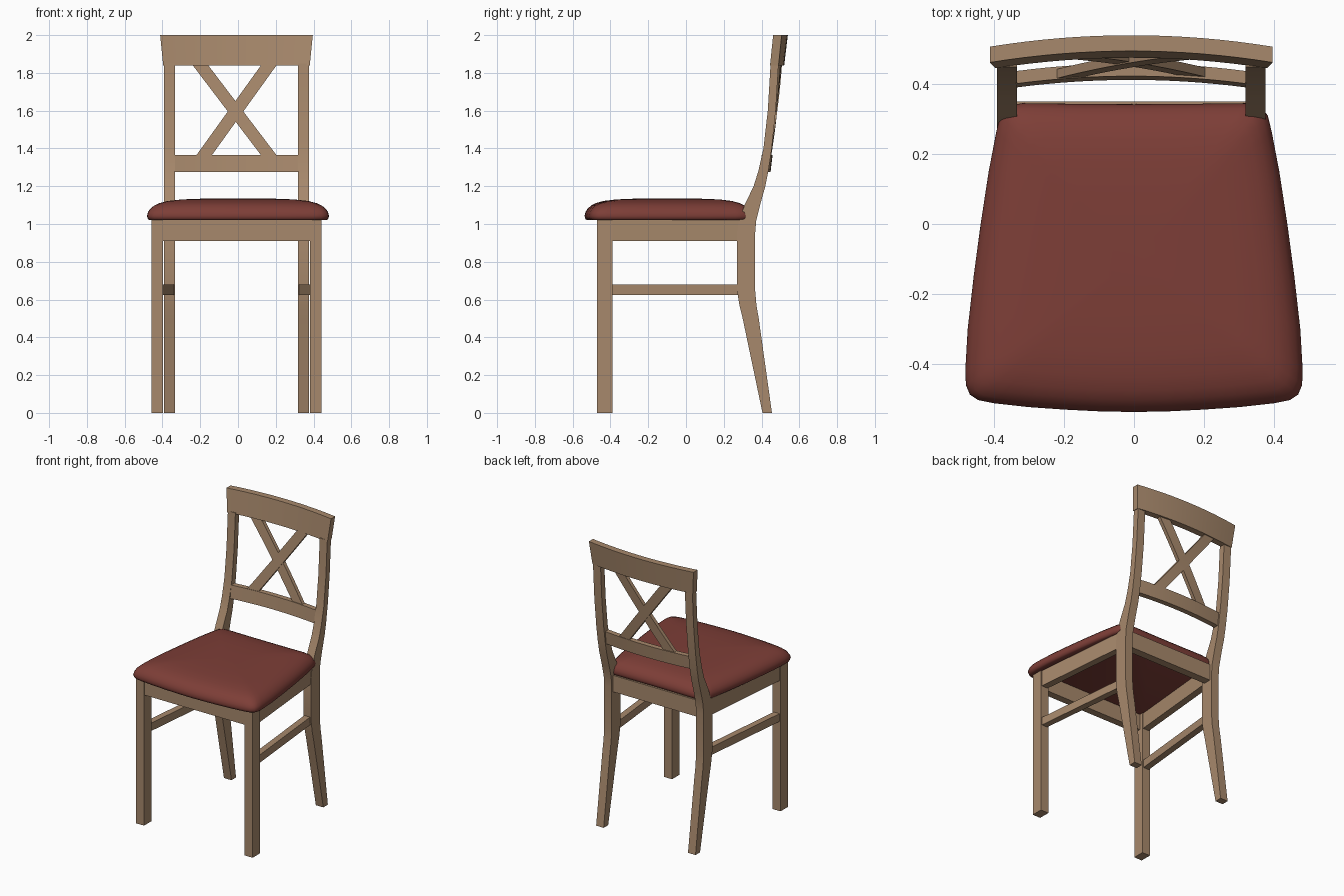
import bpy, bmesh, math

if "Cube" in bpy.data.objects:
    bpy.data.objects.remove(bpy.data.objects["Cube"])

C = -0.008  # frame centre line


def material(name, color):
    m = bpy.data.materials.new(name)
    m.diffuse_color = (*color, 1.0)
    m.use_nodes = True
    m.node_tree.nodes["Principled BSDF"].inputs["Base Color"].default_value = m.diffuse_color
    return m


WOOD = material("light wood", (0.39, 0.25, 0.15))
RED = material("dark red upholstery", (0.205, 0.048, 0.038))


def loft(name, rings, mat, smooth=30):
    """Skin a list of equal-length point rings and cap both ends."""
    bm = bmesh.new()
    vs = [[bm.verts.new(p) for p in ring] for ring in rings]
    n = len(vs[0])
    for a, b in zip(vs, vs[1:]):
        for i in range(n):
            j = (i + 1) % n
            bm.faces.new((a[i], a[j], b[j], b[i]))
    bm.faces.new(vs[0])
    bm.faces.new(vs[-1])
    bmesh.ops.recalc_face_normals(bm, faces=bm.faces)
    me = bpy.data.meshes.new(name)
    bm.to_mesh(me)
    bm.free()
    me.materials.append(mat)
    ob = bpy.data.objects.new(name, me)
    bpy.context.collection.objects.link(ob)
    if smooth:
        bpy.ops.object.select_all(action='DESELECT')
        ob.select_set(True)
        bpy.context.view_layer.objects.active = ob
        bpy.ops.object.shade_smooth_by_angle(angle=math.radians(smooth))
    return ob


def slab(name, plan, z0, z1):
    """Extrude a plan outline between two heights."""
    loft(name, [[(x, y, z) for x, y in plan] for z in (z0, z1)], WOOD, 0)


def back_y(x, z):
    """Middle surface of the raked, bowed backrest."""
    return 0.435 + 0.12 * (z - 1.32) - 0.2 * x * x


# Back leg side profile: height, front y, back y
POST = [(0, .405, .455), (.5, .30, .385), (.57, .283, .373), (.65, .27, .366),
        (.95, .27, .366), (1.02, .28, .372), (1.1, .31, .392), (1.2, .358, .42),
        (1.28, .383, .436), (1.4, .41, .454), (1.6, .433, .475), (1.85, .448, .49)]

for side, s in (("left", -1), ("right", 1)):
    def X(v):
        return C + s * v
    # Front leg
    slab("front_leg_" + side, [(X(.389), -.47), (X(.45), -.47), (X(.45), -.39), (X(.389), -.39)], 0, 1.025)
    # Back leg and post
    loft("back_leg_" + side,
         [[(X(.326), f, z), (X(.384), f, z), (X(.384), b, z), (X(.326), b, z)] for z, f, b in POST], WOOD)
    # Side apron and stretcher, tapering toward the back
    slab("side_apron_" + side, [(X(.395), -.395), (X(.443), -.395), (X(.38), .28), (X(.332), .28)], .91, 1.025)
    slab("side_stretcher_" + side, [(X(.398), -.395), (X(.442), -.395), (X(.375), .28), (X(.33), .28)], .625, .68)

# Front and back aprons
for name, w, y0, y1 in (("front_apron", .392, -.465, -.415), ("back_apron", .33, .295, .35)):
    slab(name, [(C - w, y0), (C + w, y0), (C + w, y1), (C - w, y1)], .91, 1.025)


# Bowed top rail and lower back slat
def bowed_rail(name, z0, z1, w0, w1, h, n=16):
    rings = []
    for i in range(n + 1):
        t = 2 * i / n - 1
        ring = []
        for z, w, d in ((z0, w0, -h), (z0, w0, h), (z1, w1, h), (z1, w1, -h)):
            ring.append((C + t * w, back_y(t * w, z) + d, z))
        rings.append(ring)
    loft(name, rings, WOOD)


bowed_rail("top_rail", 1.84, 2.0, .388, .404, .0225)
bowed_rail("lower_back_slat", 1.275, 1.365, .33, .33, .018)


# Crossed back bars
def cross_bar(name, xa, xb, shift, n=10):
    rings = []
    for i in range(n + 1):
        t = i / n
        x, z = xa + (xb - xa) * t, 1.355 + .495 * t
        ring = []
        for dx, d in ((-.041, -.013), (.041, -.013), (.041, .013), (-.041, .013)):
            ring.append((C + x + dx, back_y(x + dx, z) + d + shift, z))
        rings.append(ring)
    loft(name, rings, WOOD)


cross_bar("cross_bar_rising", -.178, .178, -.002)
cross_bar("cross_bar_falling", .178, -.198, .002)

# Padded seat: right half of the outline, mirrored, then lofted in shrinking rings
HALF = [(.1, -.535), (.2, -.53), (.3, -.523), (.4, -.512), (.445, -.503), (.469, -.487),
        (.48, -.46), (.482, -.42), (.475, -.3), (.458, -.15), (.438, 0), (.415, .15),
        (.393, .265), (.382, .31), (.362, .336), (.32, .345), (.16, .343)]
outline = [(0, -.537)] + HALF + [(0, .342)] + [(-x, y) for x, y in reversed(HALF)]
LAYERS = [(.965, 1.02), (.99, 1.026), (1, 1.042), (.99, 1.062), (.965, 1.08), (.92, 1.098),
          (.86, 1.111), (.77, 1.122), (.62, 1.13), (.4, 1.134), (.15, 1.136)]
loft("seat", [[(x * k, -.1 + (y + .1) * k, z) for x, y in outline] for k, z in LAYERS], RED, 50)
